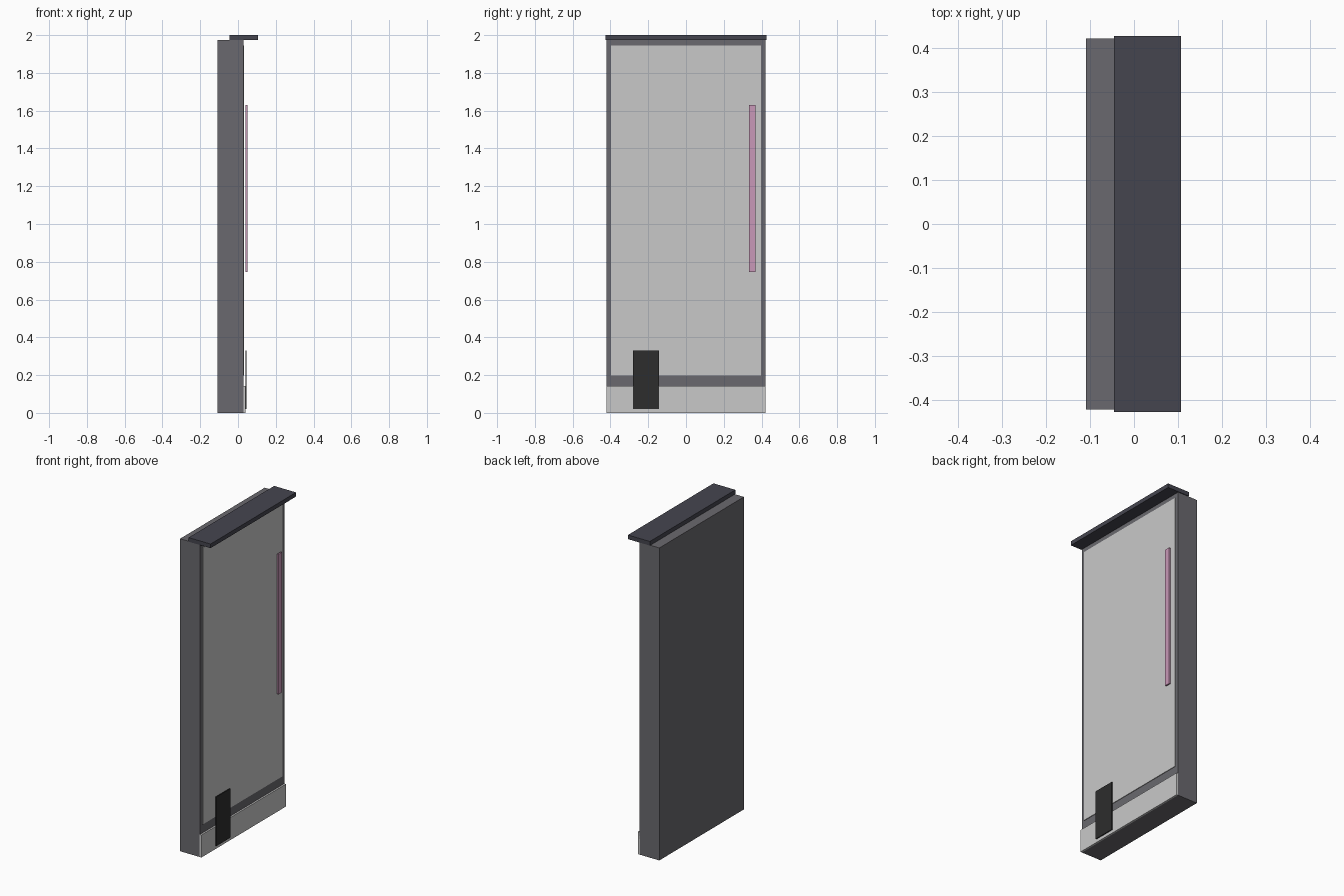
import bpy

if "Cube" in bpy.data.objects:
    bpy.data.objects.remove(bpy.data.objects["Cube"])


def material(name, srgb):
    m = bpy.data.materials.new(name)
    lin = [((c / 255 + 0.055) / 1.055) ** 2.4 for c in srgb]
    m.diffuse_color = (*lin, 1.0)
    m.use_nodes = True
    m.node_tree.nodes["Principled BSDF"].inputs["Base Color"].default_value = m.diffuse_color
    return m


def box(name, x, y, z, mat):
    """Box from (min, max) ranges on each axis."""
    bpy.ops.mesh.primitive_cube_add(size=1)
    ob = bpy.context.object
    ob.name = name
    ob.location = [(r[0] + r[1]) / 2 for r in (x, y, z)]
    ob.scale = [r[1] - r[0] for r in (x, y, z)]
    bpy.ops.object.transform_apply(location=True, rotation=False, scale=True)
    ob.data.materials.append(mat)
    return ob


frame_grey = material("frame grey", (106, 105, 110))
panel_grey = material("pale panel grey", (201, 201, 201))
cap_grey = material("dark cap grey", (69, 69, 79))
black = material("soft black", (45, 45, 45))
pink = material("pink", (201, 152, 184))

# Main slab
box("cabinet_body", (-0.109, 0.029), (-0.422, 0.422), (0, 1.974), frame_grey)
# Front door panel, set just proud of the slab
box("door_panel", (0.025, 0.033), (-0.398, 0.398), (0.198, 1.946), panel_grey)
# Kick plate along the bottom
box("kick_plate", (0.025, 0.040), (-0.422, 0.422), (0, 0.142), panel_grey)
# Overhanging top cap
box("top_cap", (-0.046, 0.107), (-0.427, 0.427), (1.974, 2.0), cap_grey)
# Vertical handle strip
box("handle_strip", (0.041, 0.050), (0.333, 0.367), (0.745, 1.63), pink)
# Black plate low on the front
box("black_plate", (0.040, 0.046), (-0.281, -0.142), (0.02, 0.33), black)
